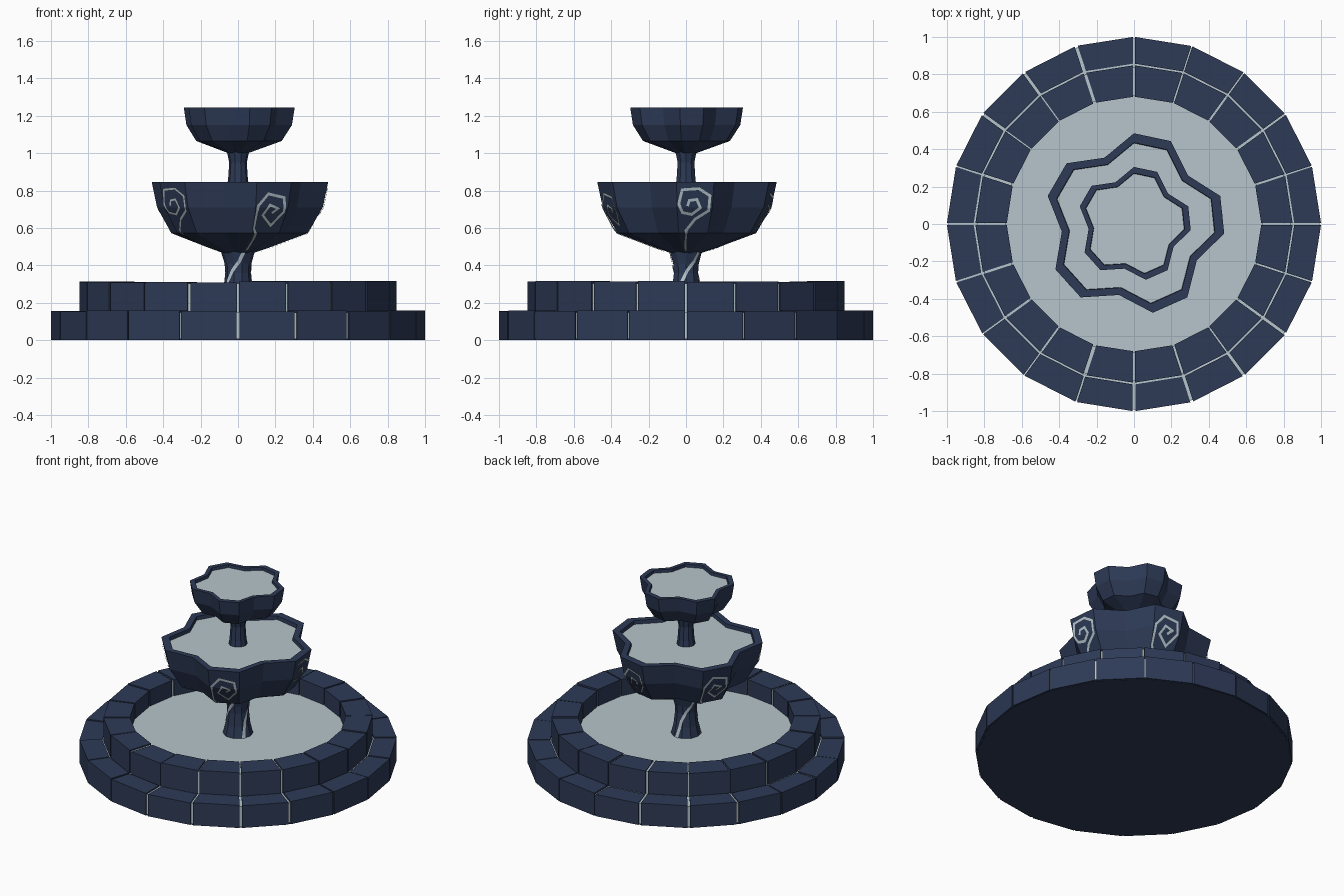
import bpy, math, random
from math import sin, cos, radians

if "Cube" in bpy.data.objects:
    bpy.data.objects.remove(bpy.data.objects["Cube"])

random.seed(4)


def material(name, rgb):
    m = bpy.data.materials.new(name)
    m.diffuse_color = (*rgb, 1)
    m.use_nodes = True
    m.node_tree.nodes["Principled BSDF"].inputs["Base Color"].default_value = m.diffuse_color
    return m


STONE = material("navy stone", (0.026, 0.042, 0.093))
LIGHT = material("pale water", (0.47, 0.56, 0.60))


def make(name, verts, faces, mat):
    me = bpy.data.meshes.new(name)
    me.from_pydata(verts, [], faces)
    me.materials.append(mat)
    ob = bpy.data.objects.new(name, me)
    bpy.context.collection.objects.link(ob)
    return ob


def loft(name, rings, mat, closed=False):
    """Skin rings of equal length; cap the ends, or close into a ring."""
    n = len(rings[0])
    verts = [v for r in rings for v in r]
    faces = []
    count = len(rings)
    for k in range(count if closed else count - 1):
        a, b = k * n, ((k + 1) % count) * n
        faces += [(a + i, a + (i + 1) % n, b + (i + 1) % n, b + i) for i in range(n)]
    if not closed:
        faces.append(tuple(reversed(range(n))))
        faces.append(tuple(range((count - 1) * n, count * n)))
    return make(name, verts, faces, mat)


def circle(r, z, n=20):
    return [(r * cos(2 * math.pi * i / n), r * sin(2 * math.pi * i / n), z) for i in range(n)]


# five-lobed outline: two wide points, then one pinched point
def lobed(r, z):
    pts = []
    for k in range(15):
        a = radians(90 + 24 * k)
        s = r * (0.8 if k % 3 == 1 else 1.0)
        pts.append((s * cos(a), s * sin(a), z))
    return pts


# --- stone rings: 20 blocks each around a pale mortar core
def block_ring(name, r0, r1, z0, z1):
    n = 20
    verts, faces = [], []
    half = [random.uniform(0.003, 0.009) for _ in range(n)]
    for i in range(n):
        top = z1 + random.uniform(-0.004, 0.004)
        base = len(verts)
        for z in (z0, top):
            for r, j, s in ((r0, i, 1), (r1, i, 1), (r1, i + 1, -1), (r0, i + 1, -1)):
                a = 2 * math.pi * j / n + s * half[j % n] / r
                verts.append((r * cos(a), r * sin(a), z))
        quads = ((3, 2, 1, 0), (4, 5, 6, 7), (0, 1, 5, 4), (1, 2, 6, 5), (2, 3, 7, 6), (3, 0, 4, 7))
        faces += [tuple(base + q for q in f) for f in quads]
    make(name, verts, faces, STONE)


block_ring("lower_blocks", 0.857, 1.0, 0.002, 0.156)
block_ring("upper_blocks", 0.68, 0.848, 0.15, 0.312)
loft("lower_mortar", [circle(r, z) for r, z in ((0.80, 0.01), (0.992, 0.01), (0.992, 0.148), (0.80, 0.148))],
     LIGHT, True)
loft("upper_mortar", [circle(r, z) for r, z in ((0.688, 0.14), (0.84, 0.14), (0.84, 0.303), (0.688, 0.303))],
     LIGHT, True)
loft("base_slab", [circle(0.99, 0), circle(0.99, 0.008)], STONE)
make("basin_water", circle(0.69, 0.2), [tuple(range(20))], LIGHT)

# --- columns
LOWER = [(0.10, 0.18), (0.078, 0.27), (0.068, 0.36), (0.072, 0.41), (0.09, 0.475)]
UPPER = [(0.065, 0.78), (0.053, 0.86), (0.047, 0.95), (0.06, 1.01)]
loft("lower_column", [circle(r, z, 10) for r, z in LOWER], STONE)
loft("upper_column", [circle(r, z, 10) for r, z in UPPER], STONE)

# --- bowls
BIG = [(0.08, 0.465), (0.16, 0.492), (0.375, 0.572), (0.455, 0.71), (0.485, 0.845)]
SMALL = [(0.055, 1.0), (0.235, 1.065), (0.29, 1.15), (0.305, 1.245)]


def bowl(name, profile, wall, depth):
    r, z = profile[-1]
    inside = [(r - wall, z), (r - wall - 0.005, z - depth - 0.02)]
    loft(name, [lobed(*p) for p in profile + inside], STONE)
    make(name + "_water", lobed(r - wall - 0.001, z - depth), [tuple(range(15))], LIGHT)


bowl("middle_bowl", BIG, 0.05, 0.025)
bowl("top_bowl", SMALL, 0.033, 0.02)


# --- painted scrolls and vines: thin ribbons laid on the surface
def radius_at(profile, z):
    for (r0, z0), (r1, z1) in zip(profile, profile[1:]):
        if z <= z1:
            return r0 + (r1 - r0) * (z - z0) / (z1 - z0)
    return profile[-1][0]


def ribbon(name, path, width, place):
    """Mitred strip along a 2D path, finely cut and mapped by place(u, z)."""
    sides = []
    for i, (u, z) in enumerate(path):
        norms = []
        for j in (i - 1, i):
            if 0 <= j < len(path) - 1:
                du, dz = path[j + 1][0] - path[j][0], path[j + 1][1] - path[j][1]
                d = math.hypot(du, dz)
                norms.append((-dz / d, du / d))
        mu, mz = sum(n[0] for n in norms), sum(n[1] for n in norms)
        k = width / 2 / max(mu * norms[0][0] + mz * norms[0][1], 0.5)
        sides.append(((u + mu * k, z + mz * k), (u - mu * k, z - mz * k)))
    verts = []
    steps = 5
    for (a, b), (c, d) in zip(sides, sides[1:]):
        for s in range(steps + 1):
            t = s / steps
            for p, q in ((a, c), (b, d)):
                verts.append(place(p[0] + (q[0] - p[0]) * t, p[1] + (q[1] - p[1]) * t))
    faces = [(2 * i, 2 * i + 1, 2 * i + 3, 2 * i + 2) for i in range(len(verts) // 2 - 1)]
    make(name, verts, faces, LIGHT)


SCROLL_LEFT = [(-0.015, 0.48), (-0.03, 0.53), (-0.04, 0.59), (0.005, 0.65), (0.075, 0.695), (0.08, 0.775),
               (0.02, 0.813), (-0.07, 0.807), (-0.087, 0.73), (-0.065, 0.685), (-0.015, 0.675),
               (0.03, 0.71), (0.01, 0.755), (-0.03, 0.75), (-0.04, 0.72)]
SCROLL_RIGHT = [(-0.01, 0.48), (-0.04, 0.54), (-0.08, 0.60), (-0.083, 0.72), (-0.03, 0.785), (0.065, 0.765),
                (0.075, 0.69), (0.015, 0.615), (-0.045, 0.67), (-0.015, 0.725), (0.035, 0.705), (0.005, 0.68)]

for angle, path in ((6, SCROLL_LEFT), (78, SCROLL_RIGHT), (150, SCROLL_RIGHT),
                    (222, SCROLL_LEFT), (294, SCROLL_RIGHT)):
    def on_lobe(u, z, a=radians(angle)):
        r = radius_at(BIG, z) * cos(radians(12)) + 0.006
        return (r * cos(a) - u * sin(a), r * sin(a) + u * cos(a), z - 0.003)
    ribbon("scroll_%d" % angle, path, 0.015, on_lobe)

for angle in (-70, 50, 170):
    def on_column(u, z, a=radians(angle)):
        r = radius_at(LOWER, z) + 0.002
        return (r * cos(a + u / 0.075), r * sin(a + u / 0.075), z)
    ribbon("vine_%d" % angle, [(0, 0.47), (-0.02, 0.42), (-0.06, 0.37), (-0.09, 0.31), (-0.11, 0.2)],
           0.018, on_column)
